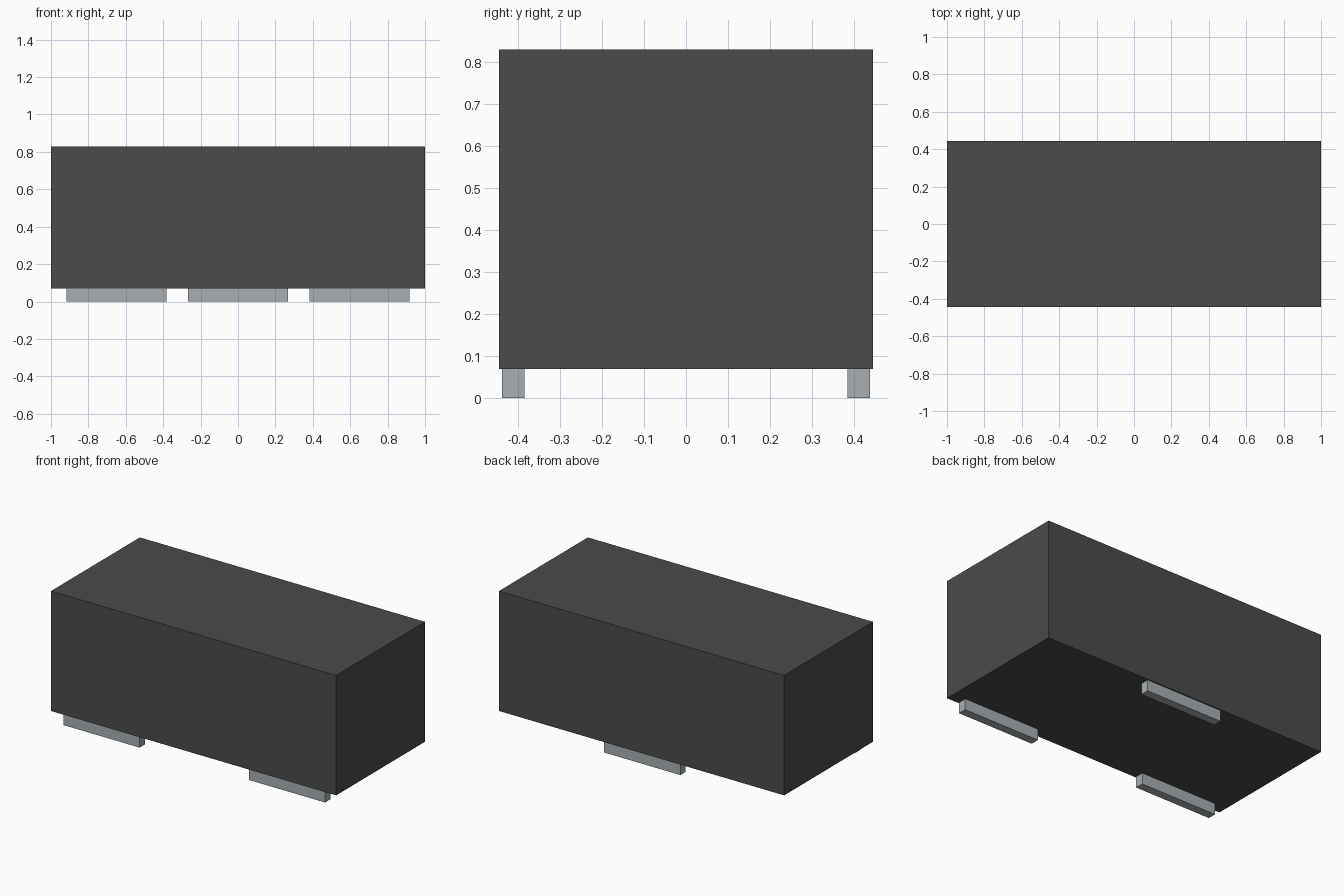
import bpy

# Remove the default object
cube = bpy.data.objects.get("Cube")
if cube:
    bpy.data.objects.remove(cube, do_unlink=True)


def make_material(name, rgb):
    mat = bpy.data.materials.new(name)
    mat.use_nodes = True
    color = (*rgb, 1.0)
    mat.diffuse_color = color
    mat.node_tree.nodes["Principled BSDF"].inputs["Base Color"].default_value = color
    return mat


def make_box(name, low, high, mat):
    """Axis-aligned box between two corners."""
    center = [(a + b) / 2 for a, b in zip(low, high)]
    bpy.ops.mesh.primitive_cube_add(size=1, location=center)
    obj = bpy.context.object
    obj.name = name
    obj.scale = [b - a for a, b in zip(low, high)]
    bpy.ops.object.transform_apply(location=False, rotation=False, scale=True)
    obj.data.materials.append(mat)
    return obj


dark_grey = make_material("dark grey plastic", (0.07, 0.07, 0.07))
metal_grey = make_material("light metal grey", (0.39, 0.425, 0.445))

BASE = 0.07        # underside of the body, top of the pads
PAD_HALF = 0.267   # half length of a pad along x

# Body block
make_box("body", (-1, -0.445, BASE), (1, 0.445, 0.83), dark_grey)

# Contact pads: two along the front edge, one in the middle of the back edge
pads = [("front_right_pad", -0.65, -0.411),
        ("front_left_pad", 0.65, -0.411),
        ("back_pad", 0.0, 0.411)]
for name, x, y in pads:
    make_box(name, (x - PAD_HALF, y - 0.027, 0),
             (x + PAD_HALF, y + 0.027, BASE), metal_grey)
